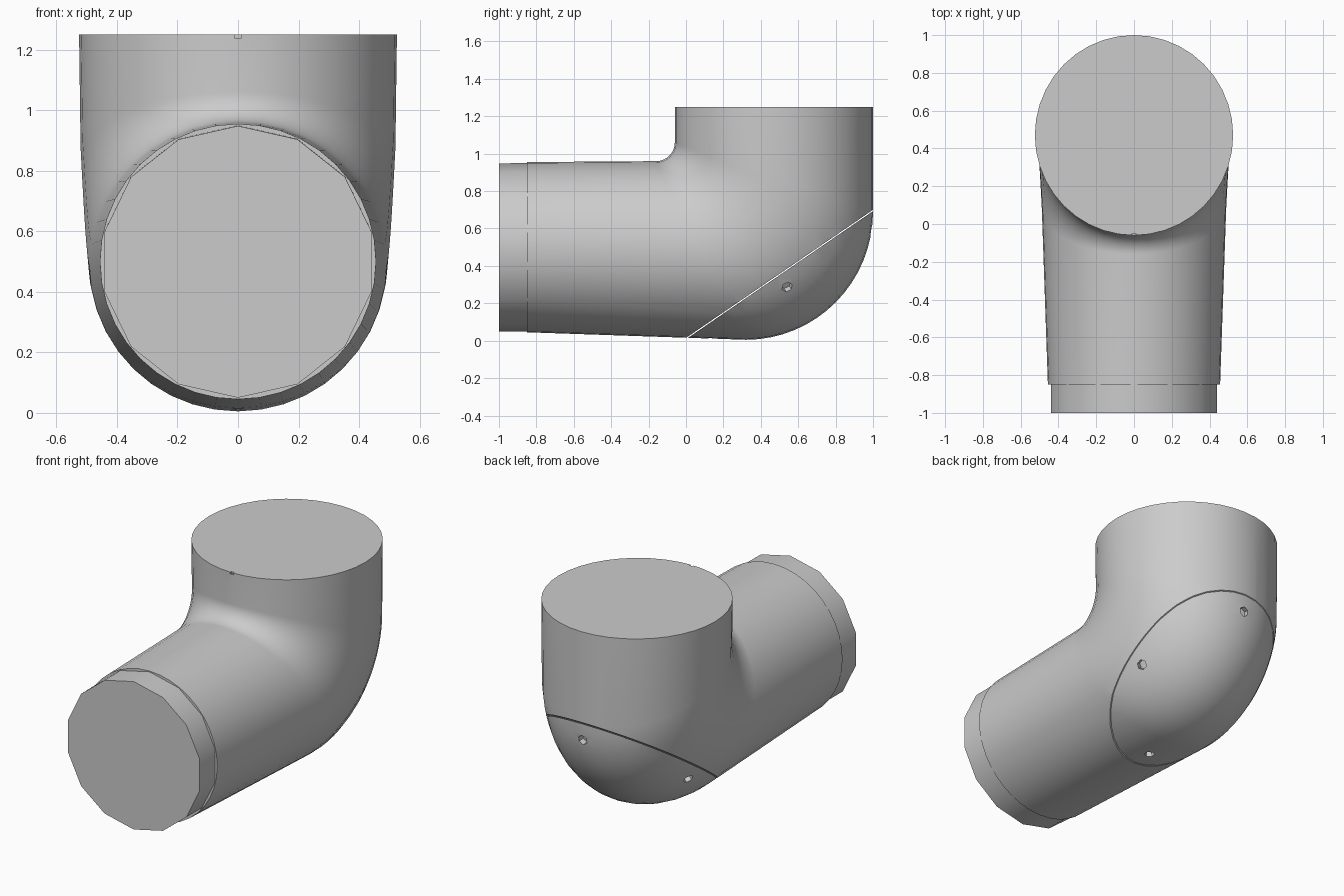
import bpy, bmesh, math
from mathutils import Vector

cube = bpy.data.objects.get("Cube")
if cube:
    bpy.data.objects.remove(cube, do_unlink=True)

grey = bpy.data.materials.new("plain grey")
grey.use_nodes = True
colour = (0.6, 0.6, 0.6, 1)
grey.diffuse_color = colour
grey.node_tree.nodes["Principled BSDF"].inputs["Base Color"].default_value = colour


def make_object(name, bm):
    bmesh.ops.recalc_face_normals(bm, faces=bm.faces)
    mesh = bpy.data.meshes.new(name)
    bm.to_mesh(mesh)
    bm.free()
    mesh.materials.append(grey)
    ob = bpy.data.objects.new(name, mesh)
    bpy.context.collection.objects.link(ob)
    return ob


def select_only(ob):
    bpy.ops.object.select_all(action='DESELECT')
    bpy.context.view_layer.objects.active = ob
    ob.select_set(True)


def smooth(ob):
    select_only(ob)
    bpy.ops.object.shade_smooth_by_angle(angle=math.radians(32))


def carve(ob, cutter):
    cutter.hide_render = True
    mod = ob.modifiers.new("carve", 'BOOLEAN')
    mod.object = cutter
    mod.operation = 'DIFFERENCE'
    mod.solver = 'EXACT'
    select_only(ob)
    bpy.ops.object.modifier_apply(modifier=mod.name)
    bpy.data.objects.remove(cutter, do_unlink=True)


def loft(sections, sides):
    """Skin elliptical sections given as (inner point, outer point, half width)."""
    bm = bmesh.new()
    rings = []
    for inner, outer, width in sections:
        a, b = Vector((0, *inner)), Vector((0, *outer))
        mid, half = (a + b) / 2, (a - b) / 2
        ring = []
        for i in range(sides):
            t = math.tau * i / sides
            ring.append(bm.verts.new(mid + half * math.cos(t) + Vector((width * math.sin(t), 0, 0))))
        rings.append(ring)
    for r0, r1 in zip(rings, rings[1:]):
        for i in range(sides):
            j = (i + 1) % sides
            bm.faces.new((r0[i], r0[j], r1[j], r1[i]))
    bm.faces.new(rings[0])
    bm.faces.new(rings[-1])
    return bm


# Elbow sections: tapered front pipe, filleted bend, upright pipe
BEND_STEPS = 16
sections = [((-0.85, 0.955), (-0.85, 0.045), 0.456)]
for k in range(BEND_STEPS + 1):
    f = k / BEND_STEPS
    s, c = math.sin(f * math.pi / 2), math.cos(f * math.pi / 2)
    inner = (-0.16 + 0.1 * s, 1.06 - 0.1 * c)
    outer = (0.32 + 0.68 * s, 0.69 - 0.685 * c)
    sections.append((inner, outer, 0.488 + 0.032 * f))
sections.append(((-0.06, 1.25), (1.0, 1.25), 0.525))

# The heel cover is sliced from the elbow along a slanted plane
seam_point = Vector((0, 0, 0.015))
seam_normal = Vector((0, 0.685, -1)).normalized()
GAP = 0.006


def elbow_part(name, keep_cover):
    bm = loft(sections, 40)
    point = seam_point + seam_normal * (GAP if keep_cover else 0)
    cut = bmesh.ops.bisect_plane(
        bm, geom=bm.verts[:] + bm.edges[:] + bm.faces[:], plane_co=point,
        plane_no=seam_normal, clear_inner=keep_cover, clear_outer=not keep_cover)
    rim = [e for e in cut["geom_cut"] if isinstance(e, bmesh.types.BMEdge)]
    bmesh.ops.contextual_create(bm, geom=rim)
    return make_object(name, bm)


body = elbow_part("elbow_body", False)
cover = elbow_part("heel_cover", True)

# Hexagonal screw recesses: both sides, back and underside of the cover
spots = [(0.42, 0.55, 0.27), (-0.42, 0.55, 0.27), (0, 0.985, 0.59), (0, 0.14, 0.0)]
recesses = []
for spot in spots:
    hit, where, normal, _ = cover.closest_point_on_mesh(Vector(spot))
    recesses.append((where, normal.copy()))
for where, normal in recesses:
    bm = bmesh.new()
    bmesh.ops.create_cone(bm, cap_ends=True, segments=6, radius1=0.03, radius2=0.03, depth=0.07)
    bm.transform(normal.to_track_quat('Z', 'Y').to_matrix().to_4x4())
    bmesh.ops.translate(bm, verts=bm.verts, vec=where)
    carve(cover, make_object("recess_cutter", bm))

# Small locating notch in the upper rim
bm = bmesh.new()
bmesh.ops.create_cube(bm, size=0.022)
bmesh.ops.translate(bm, verts=bm.verts, vec=(0, -0.06, 1.25))
carve(body, make_object("notch_cutter", bm))

# Coarse collar on the front opening
collar = make_object("front_collar", loft(
    [((-1.0, 0.948), (-1.0, 0.05), 0.452), ((-0.845, 0.95), (-0.845, 0.05), 0.452)], 14))

for part in (body, cover, collar):
    smooth(part)
